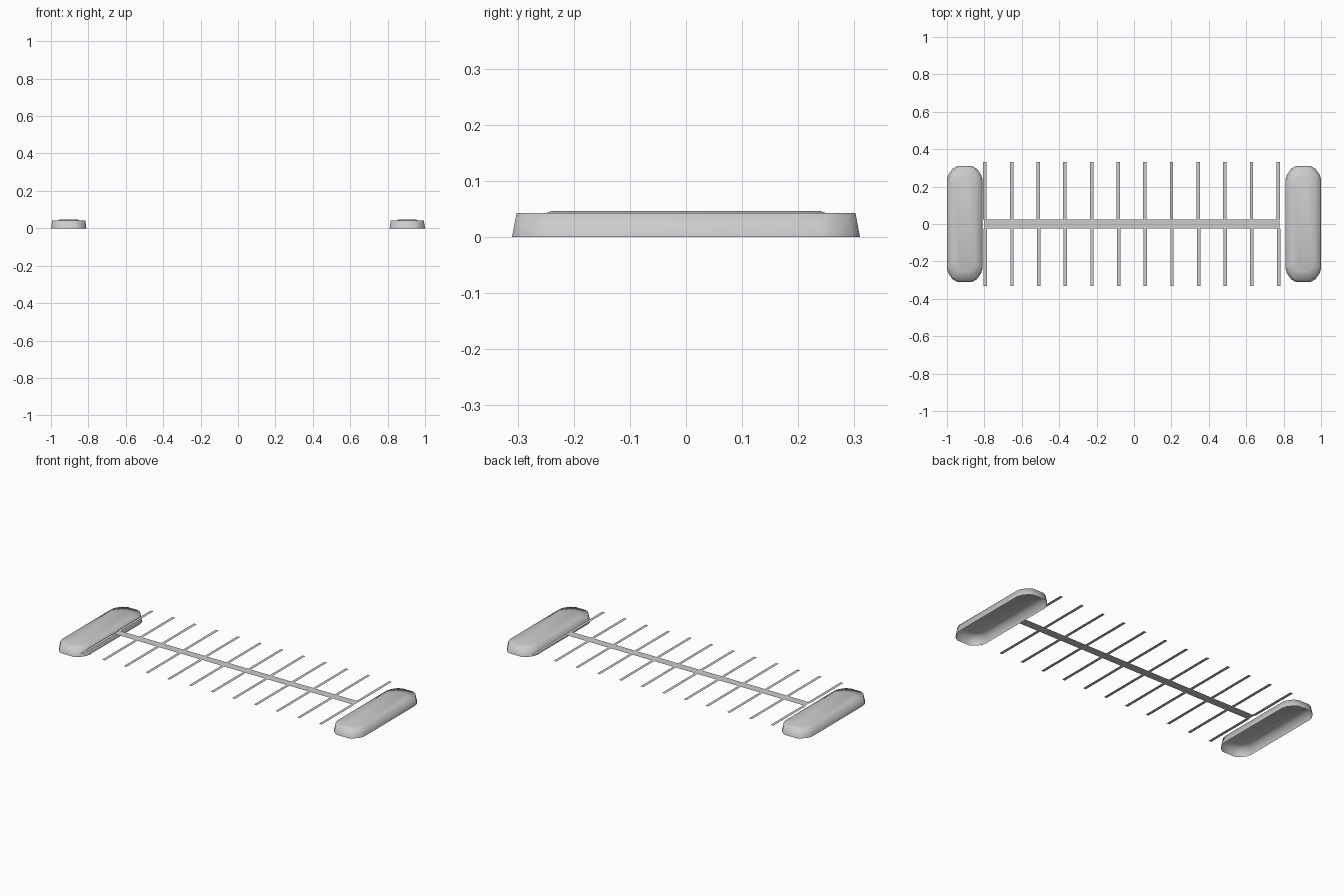
import bpy, bmesh, math

if "Cube" in bpy.data.objects:
    bpy.data.objects.remove(bpy.data.objects["Cube"])

# Flat painted rectangles: (x0, x1, y0, y1)
def flat_marking(name, rects, z=0.046):
    bm = bmesh.new()
    for x0, x1, y0, y1 in rects:
        bm.faces.new([bm.verts.new((x, y, z)) for x, y in
                      ((x0, y0), (x1, y0), (x1, y1), (x0, y1))])
    me = bpy.data.meshes.new(name)
    bm.to_mesh(me)
    bm.free()
    ob = bpy.data.objects.new(name, me)
    bpy.context.collection.objects.link(ob)

# Elongated outline with softened chamfer corners, half sizes hx, hy
def outline(hx, hy, c):
    quarter = [(hx, hy - 1.25 * c), (hx - 0.12 * c, hy - 0.8 * c),
               (hx - 0.52 * c, hy - 0.25 * c), (hx - 0.95 * c, hy)]
    right = quarter
    left = [(-x, y) for x, y in reversed(quarter)]
    back = right + left
    return back + [(-x, -y) for x, y in back]

# Open-bottomed kerb island: sloped wall, flat kerb top, slightly raised middle
def island(name, cx):
    rings = [(0.095, 0.310, 0.058, 0.0),
             (0.088, 0.302, 0.055, 0.043),
             (0.056, 0.248, 0.038, 0.043),
             (0.050, 0.240, 0.034, 0.046)]
    bm = bmesh.new()
    loops = [[bm.verts.new((cx + x, y, z)) for x, y in outline(hx, hy, c)]
             for hx, hy, c, z in rings]
    for a, b in zip(loops, loops[1:]):
        n = len(a)
        for i in range(n):
            j = (i + 1) % n
            bm.faces.new((a[i], a[j], b[j], b[i]))
    bm.faces.new(loops[-1])
    for f in bm.faces:
        f.smooth = True
    me = bpy.data.meshes.new(name)
    bm.to_mesh(me)
    bm.free()
    ob = bpy.data.objects.new(name, me)
    bpy.context.collection.objects.link(ob)

island("left_island", -0.905)
island("right_island", 0.905)

# Centre line and twelve bay dividers on each side
flat_marking("centre_line", [(-0.80, 0.779, -0.025, 0.025)])
W = 0.009
for name, first, last, y0, y1 in (("back_bay_lines", -0.797, 0.771, 0.025, 0.331),
                                  ("front_bay_lines", -0.795, 0.773, -0.331, -0.025)):
    xs = [first + i * (last - first) / 11 for i in range(12)]
    flat_marking(name, [(x - W, x + W, y0, y1) for x in xs])
